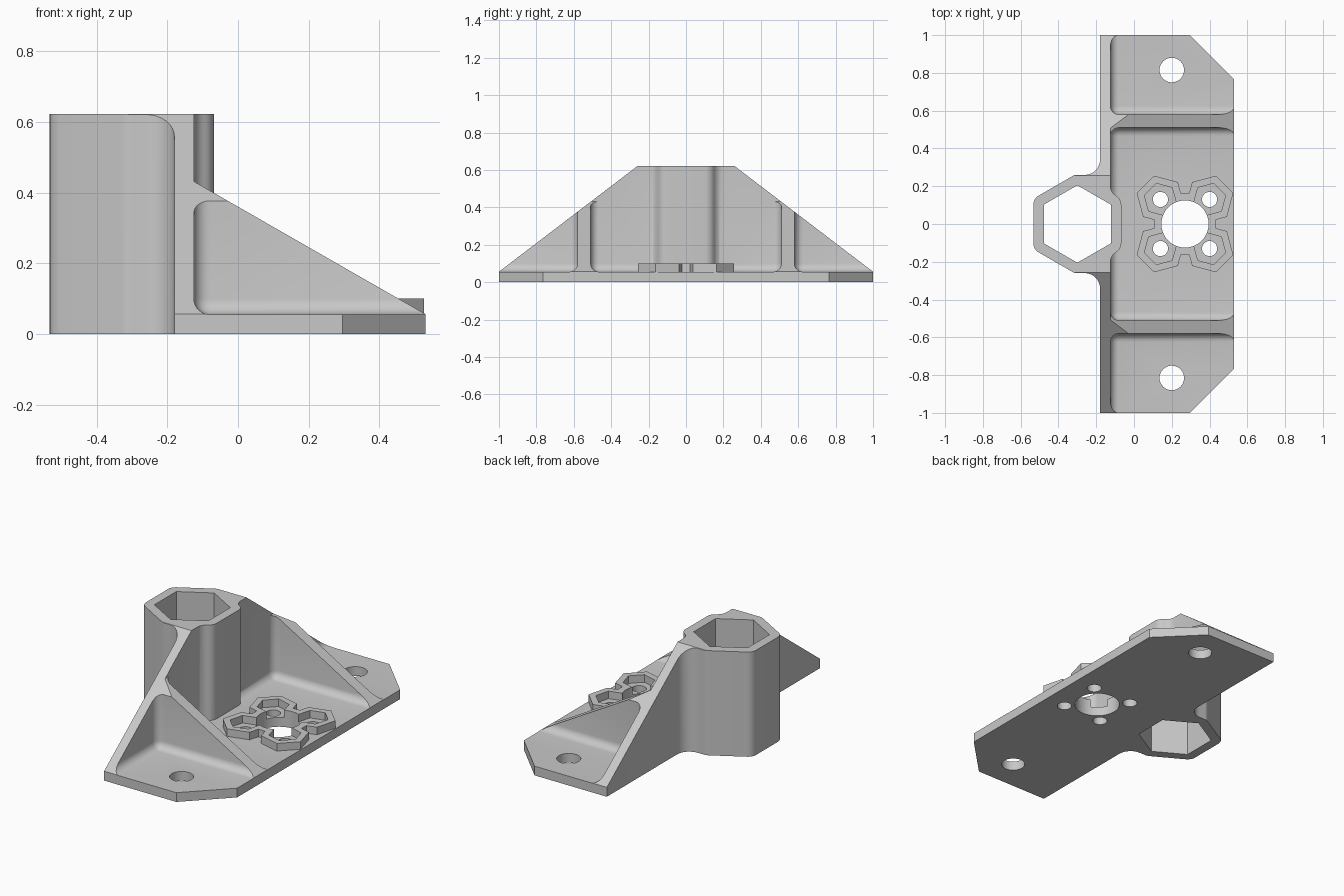
import bpy, bmesh, math
from mathutils import Vector

cube = bpy.data.objects.get("Cube")
if cube:
    bpy.data.objects.remove(cube, do_unlink=True)

BASE, WALL_BACK, WALL_FRONT, EDGE = 0.055, -0.18, -0.125, 0.53
TOP = 0.622
TUBE_X, TUBE_R, SKIN = -0.30, 0.205, 0.055
GREY = (0.58, 0.58, 0.58, 1)

grey = bpy.data.materials.new("plain_grey")
grey.use_nodes = True
grey.diffuse_color = GREY
grey.node_tree.nodes["Principled BSDF"].inputs["Base Color"].default_value = GREY


def prism(name, outline, axis, low, high, bevel=0):
    """Extrude a 2D outline along an axis; outline holds the other two coordinates in order."""
    def place(p, d):
        c = list(p)
        c.insert("xyz".index(axis), d)
        return Vector(c)
    bm = bmesh.new()
    face = bm.faces.new([bm.verts.new(place(p, low)) for p in outline])
    cap = bm.faces.new([bm.verts.new(place(p, high)) for p in outline])
    a, b = face.verts[:], cap.verts[:]
    for i in range(len(a)):
        bm.faces.new((a[i - 1], a[i], b[i], b[i - 1]))
    bmesh.ops.recalc_face_normals(bm, faces=bm.faces[:])
    if bevel:
        bmesh.ops.bevel(bm, geom=bm.edges[:], offset=bevel, segments=6, profile=0.5, affect='EDGES')
    mesh = bpy.data.meshes.new(name)
    bm.to_mesh(mesh)
    bm.free()
    mesh.materials.append(grey)
    ob = bpy.data.objects.new(name, mesh)
    bpy.context.collection.objects.link(ob)
    return ob


def combine(target, tool, operation):
    """Apply a boolean and discard the tool."""
    tool.hide_render = True
    mod = target.modifiers.new("join", 'BOOLEAN')
    mod.operation, mod.solver, mod.object = operation, 'EXACT', tool
    bpy.context.view_layer.objects.active = target
    bpy.ops.object.modifier_apply(modifier=mod.name)
    bpy.data.objects.remove(tool, do_unlink=True)


def arc(cx, cy, r, start, end, steps=6):
    angles = [math.radians(start + (end - start) * i / steps) for i in range(steps + 1)]
    return [(cx + r * math.cos(a), cy + r * math.sin(a)) for a in angles]


def ngon(cx, cy, r, sides, turn=0):
    return arc(cx, cy, r, turn, turn + 360, sides)[:-1]


def rect(x0, x1, y0, y1):
    return [(x0, y0), (x1, y0), (x1, y1), (x0, y1)]


def mirrored(half):
    return half + [(x, -y) for x, y in reversed(half)]


# Plate outline with two clipped corners, raised as a solid block
body = prism("bracket", mirrored([(WALL_BACK, 1.1), (0.195, 1.1), (EDGE, 0.765)]), 'z', -0.1, 1)

# Sloping tops of the two gussets
slope = [(-0.5, -0.2), (0.6, -0.2), (0.6, 0.016), (-0.124, 0.431), (-0.124, 1.2), (-0.5, 1.2)]
combine(body, prism("gusset_slope", slope, 'y', -1.5, 1.5), 'INTERSECT')

# Filleted bays between and outside the gussets
for y0, y1 in ((-0.51, 0.51), (0.58, 1.4), (-1.4, -0.58)):
    combine(body, prism("bay", rect(WALL_FRONT, 1, y0, y1), 'z', BASE, 1.5, 0.045), 'DIFFERENCE')


# Hexagonal tube with rounded corners, blended into the upright wall
def corner(angle, start, end):
    a = math.radians(angle)
    return arc(TUBE_X + TUBE_R * math.cos(a), TUBE_R * math.sin(a), SKIN, start, end)


half = corner(150, 180, 120) + corner(90, 120, 90)
half += arc(-0.26, 0.34, 0.08, -90, 0, 8) + [(-0.16, 0.34), (-0.14, 0.202)]
half += arc(-0.065, 0.202, 0.06, 180, 240) + corner(30, 60, 0)[1:]
combine(body, prism("tube", mirrored(half), 'z', -0.05, 0.9), 'UNION')

# Trim everything to the tapering side profile
taper = [(-1, 0), (1, 0), (1, BASE + 0.001), (0.258, TOP), (-0.258, TOP), (-1, BASE + 0.001)]
combine(body, prism("taper", taper, 'x', -1, 1), 'INTERSECT')
combine(body, prism("tube_bore", ngon(TUBE_X, 0, TUBE_R, 6, 30), 'z', -0.2, 1), 'DIFFERENCE')

# Raised mount: a square hub with four hexagonal nut holders
HUB = 0.27
nuts = [(HUB + 0.13 * sx, 0.13 * sy, math.degrees(math.atan2(sy, sx)) + 30)
        for sx in (-1, 1) for sy in (-1, 1)]
hub = rect(HUB - 0.163, HUB + 0.163, -0.163, 0.163)
combine(body, prism("hub", hub, 'z', 0.03, 0.1), 'UNION')
for x, y, turn in nuts:
    combine(body, prism("nut_holder", ngon(x, y, 0.13, 6, turn), 'z', 0.03, 0.1), 'UNION')
for x, y, turn in nuts:
    combine(body, prism("nut_pocket", ngon(x, y, 0.088, 6, turn), 'z', BASE, 0.3), 'DIFFERENCE')

# Round holes: centre, four screws and two fixing holes
holes = [(HUB, 0, 0.125), (0.2, 0.815, 0.065), (0.2, -0.815, 0.065)]
holes += [(x, y, 0.04) for x, y, _ in nuts]
for x, y, r in holes:
    combine(body, prism("hole", ngon(x, y, r, 40), 'z', -0.2, 0.4), 'DIFFERENCE')

bpy.ops.object.select_all(action='DESELECT')
body.select_set(True)
bpy.context.view_layer.objects.active = body
bpy.ops.object.shade_smooth_by_angle(angle=math.radians(30))
